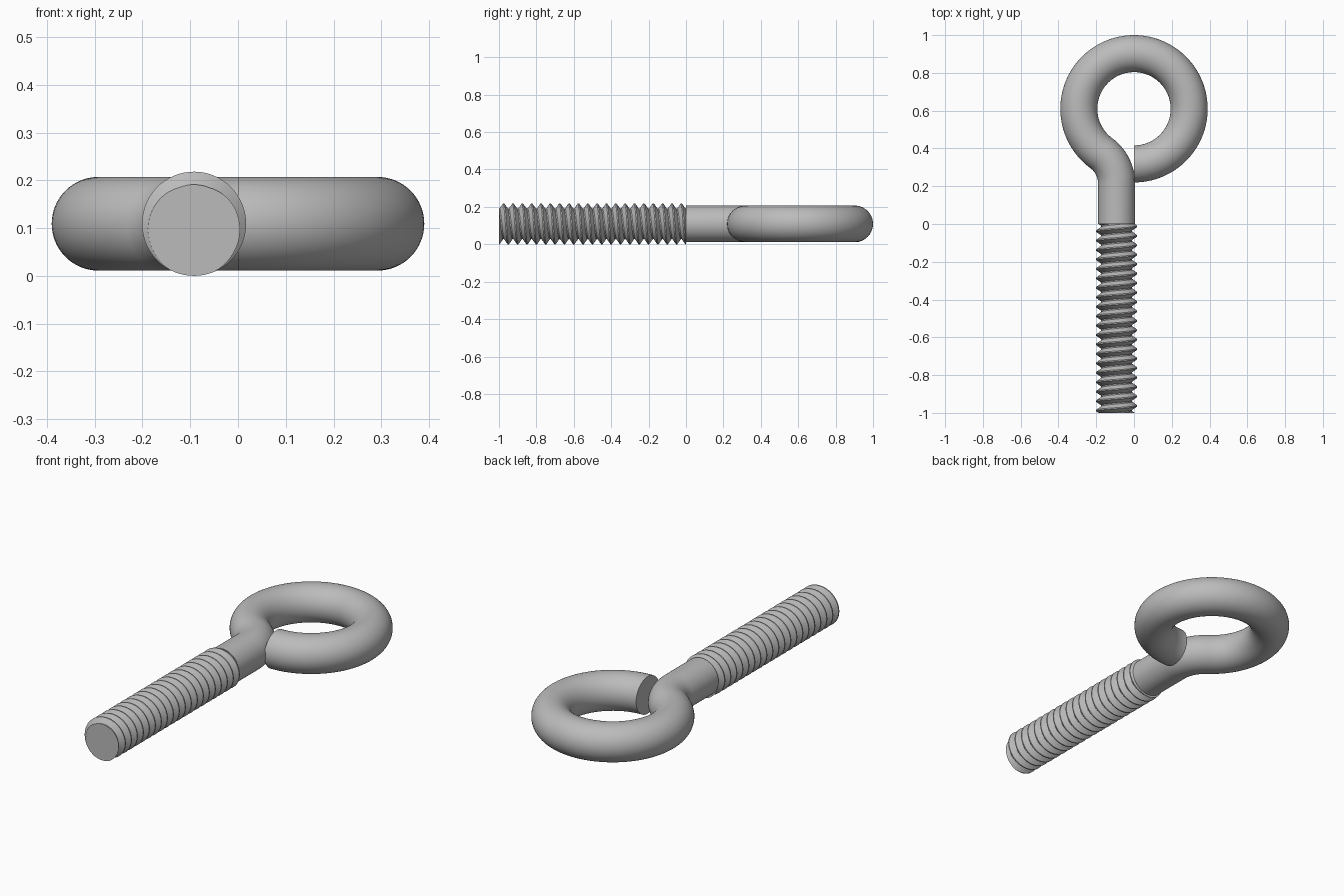
import bpy, bmesh, math
from math import sin, cos, pi, radians
from mathutils import Vector

if "Cube" in bpy.data.objects:
    bpy.data.objects.remove(bpy.data.objects["Cube"])

AXIS_X, AXIS_Z = -0.092, 0.109       # shank axis
ROD = 0.098                          # plain rod radius
RING_Y, RING_R = 0.61, 0.292         # eye centre and centreline radius
BEND_R = 0.2                         # bend between eye and shank
CREST, ROOT, PITCH = 0.109, 0.082, 0.05
SIDES = 64

steel = bpy.data.materials.new("grey steel")
steel.use_nodes = True
GREY = (0.5, 0.5, 0.5, 1)
steel.diffuse_color = GREY
steel.node_tree.nodes["Principled BSDF"].inputs["Base Color"].default_value = GREY


def finish(bm, name):
    bmesh.ops.recalc_face_normals(bm, faces=bm.faces)
    mesh = bpy.data.meshes.new(name)
    bm.to_mesh(mesh)
    bm.free()
    mesh.materials.append(steel)
    obj = bpy.data.objects.new(name, mesh)
    bpy.context.collection.objects.link(obj)
    bpy.ops.object.select_all(action='DESELECT')
    obj.select_set(True)
    bpy.context.view_layer.objects.active = obj
    bpy.ops.object.shade_smooth_by_angle(angle=radians(30))


def arc(cx, cy, r, start, end, steps):
    """Points on an arc, each with its outward direction."""
    for i in range(steps + 1):
        a = start + (end - start) * i / steps
        out = Vector((cos(a), sin(a), 0))
        yield Vector((cx, cy, AXIS_Z)) + out * r, out


# Eye and plain shank: one rod swept around the ring, bend and straight
bend_x = AXIS_X - BEND_R
bend_y = RING_Y - math.sqrt((RING_R + BEND_R) ** 2 - bend_x ** 2)
join = math.atan2(RING_Y - bend_y, -bend_x)
path = list(arc(0, RING_Y, RING_R, radians(-90), pi + join, 96))
path += [(p, -n) for p, n in arc(bend_x, bend_y, BEND_R, join, 0, 16)][1:]
path.append((Vector((AXIS_X, 0, AXIS_Z)), Vector((-1, 0, 0))))

bm = bmesh.new()
rings = []
for p, n in path:
    rings.append([bm.verts.new(p + ROD * (n * cos(a) + Vector((0, 0, sin(a)))))
                  for a in (2 * pi * j / SIDES for j in range(SIDES))])
for a, b in zip(rings, rings[1:]):
    for j in range(SIDES):
        k = (j + 1) % SIDES
        bm.faces.new((a[j], a[k], b[k], b[j]))
bm.faces.new(rings[0])
bm.faces.new(rings[-1])
finish(bm, "eye_and_shank")

# Threaded rod: right-handed helical ridge, trimmed flat at both ends
bm = bmesh.new()
profile = [(-7 / 16, ROOT), (-1 / 16, CREST), (1 / 16, CREST), (7 / 16, ROOT)]
turns = round(1 / PITCH) + 4
rows = []
for i in range(turns * SIDES + 1):
    turn = i / SIDES
    a = -pi / 2 - 2 * pi * turn
    rows.append([bm.verts.new((AXIS_X + r * cos(a),
                               -1 + (turn - 2 + off) * PITCH,
                               AXIS_Z + r * sin(a))) for off, r in profile])
for i in range(len(rows) - 1):
    a, b = rows[i], rows[i + 1]
    for j in range(3):
        bm.faces.new((a[j], b[j], b[j + 1], a[j + 1]))
    if i + 1 + SIDES < len(rows):
        c, d = rows[i + SIDES], rows[i + 1 + SIDES]
        bm.faces.new((a[3], b[3], d[0], c[0]))
for y, side in ((-1, -1), (0, 1)):
    cut = bmesh.ops.bisect_plane(
        bm, geom=bm.verts[:] + bm.edges[:] + bm.faces[:], dist=1e-6,
        plane_co=(0, y, 0), plane_no=(0, side, 0), clear_outer=True)
    rim = [e for e in cut["geom_cut"] if isinstance(e, bmesh.types.BMEdge)]
    bmesh.ops.holes_fill(bm, edges=rim, sides=0)
finish(bm, "threaded_rod")
